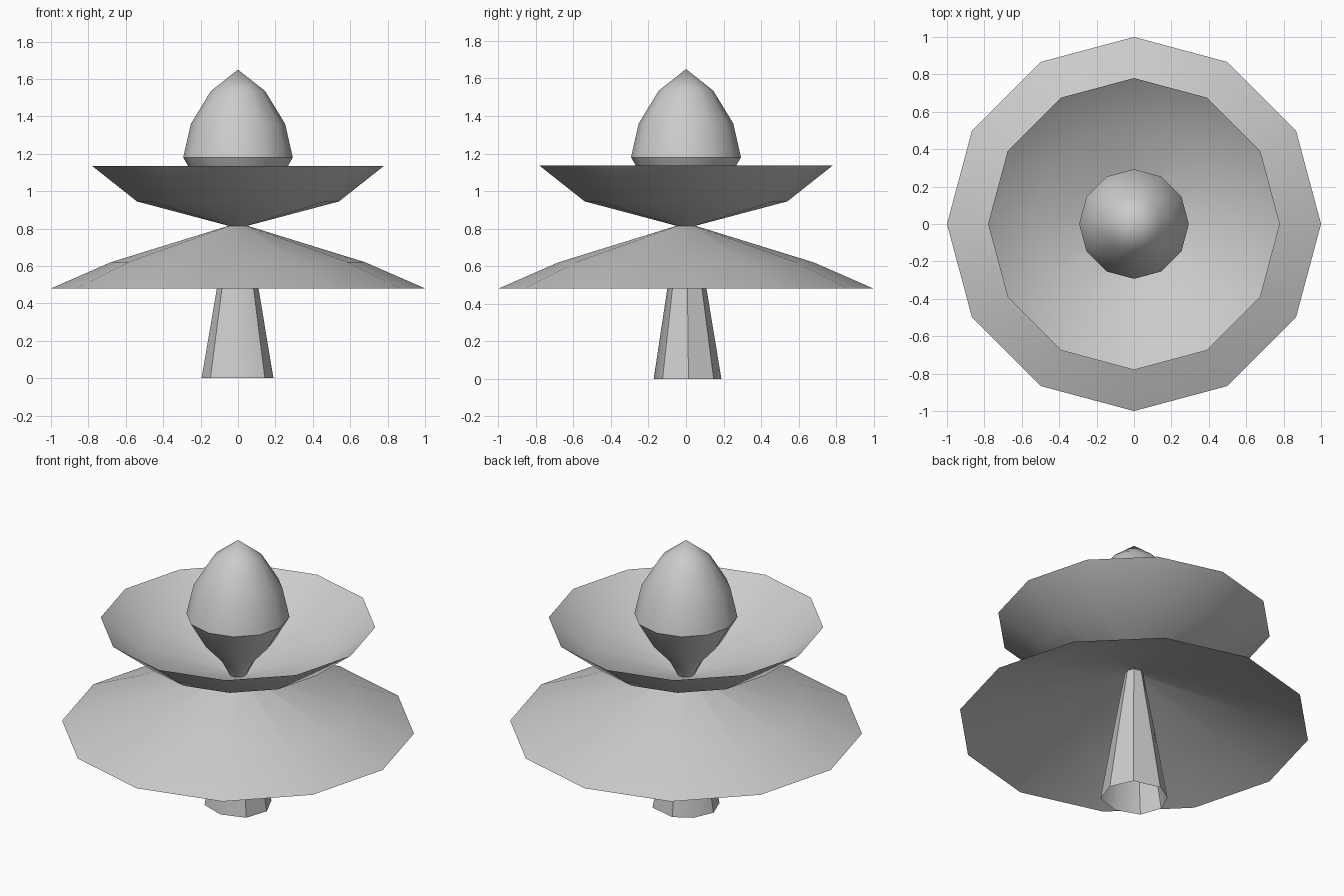
import bpy, bmesh
from math import sin, cos, radians

if "Cube" in bpy.data.objects:
    bpy.data.objects.remove(bpy.data.objects["Cube"])


def loft(name, rings, tip=None):
    """Skin a list of closed rings of points, optionally ending in a tip."""
    bm = bmesh.new()
    loops = [[bm.verts.new(p) for p in ring] for ring in rings]
    n = len(loops[0])
    for a, b in zip(loops, loops[1:]):
        for i in range(n):
            j = (i + 1) % n
            bm.faces.new((a[i], a[j], b[j], b[i]))
    if tip is not None:
        top = bm.verts.new((0, 0, tip))
        for i in range(n):
            bm.faces.new((loops[-1][i], loops[-1][(i + 1) % n], top))
    mesh = bpy.data.meshes.new(name)
    bm.to_mesh(mesh)
    bm.free()
    obj = bpy.data.objects.new(name, mesh)
    bpy.context.collection.objects.link(obj)
    bpy.ops.object.select_all(action='DESELECT')
    obj.select_set(True)
    bpy.context.view_layer.objects.active = obj
    bpy.ops.object.shade_smooth_by_angle(angle=radians(40))
    return obj


def ring(r, z, n=12):
    return [(r * cos(radians(360 * i / n)), r * sin(radians(360 * i / n)), z)
            for i in range(n)]


# stem: open, slightly uneven eight-sided taper
foot = [(-41, .19), (4, .19), (49, .195), (101, .192),
        (138, .19), (178, .195), (219, .19), (269, .172)]
stem_rings = []
for scale, z in ((1, 0), (.58, .48), (.27, .815)):
    stem_rings.append([(r * scale * cos(radians(a)), r * scale * sin(radians(a)), z)
                       for a, r in foot])
loft("stem", stem_rings)

# drooping lower petal skirt
loft("lower_petals", [ring(1.0, .48), ring(.68, .62), ring(.05, .815)])

# upturned petal bowl
loft("upper_petals", [ring(.05, .815), ring(.54, .945), ring(.78, 1.135)])

# pointed bud with a narrow neck
loft("bud", [ring(.05, .815), ring(.10, .91), ring(.20, 1.02), ring(.293, 1.18),
             ring(.252, 1.36), ring(.145, 1.535)], tip=1.65)
